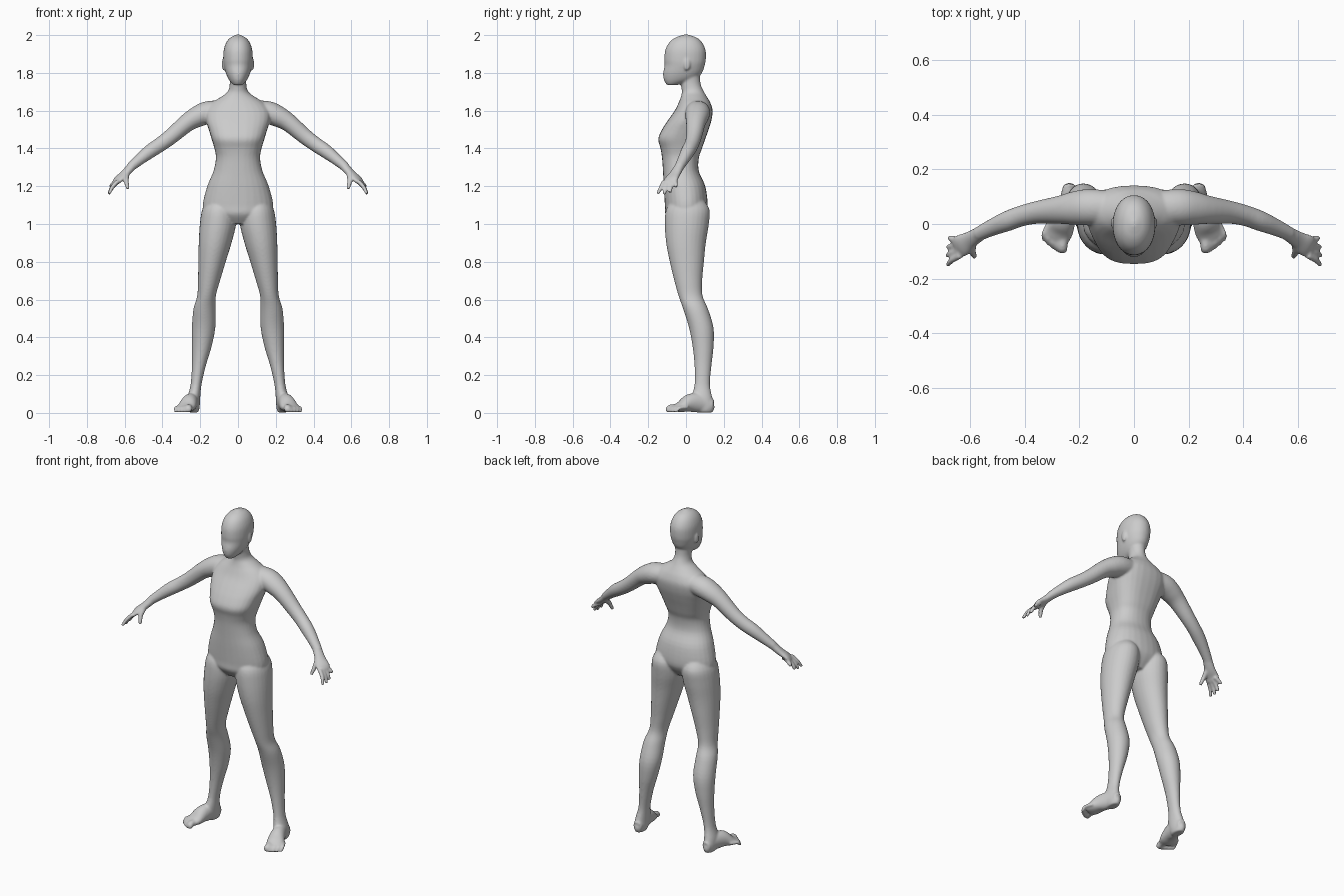
import bpy, bmesh, math
from mathutils import Vector

bm = bmesh.new()
SIDES = 28


def smooth_rows(rows, n=4):
    """Catmull-Rom interpolation between the rows of a section table."""
    out = []
    for i in range(len(rows) - 1):
        a, b, c, d = (rows[max(i - 1, 0)], rows[i], rows[i + 1], rows[min(i + 2, len(rows) - 1)])
        for k in range(n):
            t = k / n
            out.append([0.5 * (2 * q + (r - p) * t + (2 * p - 5 * q + 4 * r - s) * t * t
                               + (3 * q - p - 3 * r + s) * t ** 3) for p, q, r, s in zip(a, b, c, d)])
    return out + [list(rows[-1])]


def loft(sections):
    """Skin (centre, u axis, v axis, exponent) sections, closing both ends."""
    rings = []
    for c, u, v, e in sections:
        ring = []
        for k in range(SIDES):
            a = 2 * math.pi * k / SIDES
            p = [math.copysign(abs(f) ** (2 / e), f) for f in (math.cos(a), math.sin(a))]
            ring.append(bm.verts.new(c + u * p[0] + v * p[1]))
        rings.append(ring)
    for r, s in zip(rings, rings[1:]):
        for k in range(SIDES):
            j = (k + 1) % SIDES
            bm.faces.new((r[k], r[j], s[j], s[k]))
    bm.faces.new(rings[0][::-1])
    bm.faces.new(rings[-1])


def stack(rows, side=1):
    """Horizontal sections: z, x min, x max, y front, y back, exponent."""
    loft([(Vector((side * (x0 + x1) / 2, (y0 + y1) / 2, z)), Vector(((x1 - x0) / 2, 0, 0)),
           Vector((0, (y1 - y0) / 2, 0)), e) for z, x0, x1, y0, y1, e in smooth_rows(rows)])


def tube(rows, side=1):
    """Sections across a path: x, y, z, half width, half height."""
    rows = smooth_rows(rows)
    pts = [Vector((side * r[0], r[1], r[2])) for r in rows]
    secs = []
    for i, r in enumerate(rows):
        t = (pts[min(i + 1, len(pts) - 1)] - pts[max(i - 1, 0)]).normalized()
        u = t.cross(Vector((0, 0, 1))).normalized()
        secs.append((pts[i], u * r[3], u.cross(t) * r[4], 2))
    loft(secs)


def ball(centre, radii):
    made = bmesh.ops.create_uvsphere(bm, u_segments=20, v_segments=12, radius=1)["verts"]
    for v in made:
        v.co = Vector([c + r * q for c, r, q in zip(centre, radii, v.co)])


# torso and neck: z, half width, y front, y back, exponent
torso = [(1.0, .10, -.07, .06, 2), (1.05, .17, -.108, .10, 2), (1.1, .187, -.112, .115, 2.1),
         (1.2, .163, -.118, .102, 2.2), (1.28, .13, -.122, .068, 2.2), (1.35, .117, -.127, .068, 2.3),
         (1.40, .125, -.135, .085, 2.5), (1.45, .14, -.147, .102, 2.6), (1.5, .155, -.127, .12, 2.5),
         (1.55, .17, -.095, .135, 2.4), (1.6, .17, -.06, .141, 2.3), (1.64, .14, -.04, .13, 2.1),
         (1.67, .095, -.028, .113, 2), (1.70, .055, -.022, .095, 2), (1.74, .044, -.027, .078, 2),
         (1.79, .046, -.03, .074, 2)]
stack([(z, -w, w, f, b, e) for z, w, f, b, e in torso])

# head, from chin to crown
head = [(1.735, .022, -.1, -.05), (1.75, .038, -.111, .005), (1.77, .052, -.119, .055),
        (1.80, .065, -.121, .085), (1.84, .075, -.113, .099), (1.87, .078, -.115, .105),
        (1.92, .076, -.11, .104), (1.96, .063, -.09, .086), (1.985, .043, -.06, .06),
        (1.997, .022, -.03, .03), (2.003, .008, -.01, .01)]
stack([(z, -w, w, f, b, 2.1) for z, w, f, b in head])

leg = [(1.14, .05, .15, -.06, .08, 2), (1.08, .014, .188, -.104, .124, 2), (1.0, .01, .202, -.112, .121, 2),
       (.9, .034, .208, -.105, .105, 2), (.8, .065, .21, -.086, .095, 2), (.7, .095, .212, -.062, .086, 2),
       (.62, .117, .216, -.04, .088, 2), (.55, .119, .236, -.015, .117, 2), (.45, .12, .244, .016, .146, 2),
       (.35, .14, .244, .035, .146, 2), (.25, .17, .244, .045, .135, 2), (.15, .193, .251, .045, .127, 2),
       (.08, .2, .268, .03, .14, 2), (.03, .203, .268, .04, .152, 2), (.002, .21, .26, .06, .14, 2)]
foot = [(.233, .14, .037, .026, .034), (.24, .08, .052, .035, .05), (.256, .02, .052, .043, .048),
        (.272, -.025, .033, .05, .03), (.285, -.055, .024, .045, .018)]
arm = [(.08, .06, 1.60, .06, .055), (.16, .062, 1.59, .066, .06), (.215, .058, 1.568, .062, .056),
       (.27, .052, 1.535, .052, .048), (.35, .043, 1.467, .042, .042), (.41, .03, 1.422, .038, .039),
       (.465, .01, 1.385, .037, .037), (.52, -.013, 1.342, .031, .03), (.57, -.037, 1.30, .026, .024)]
palm = [(.56, -.033, 1.308, .026, .024), (.60, -.058, 1.265, .032, .02),
        (.632, -.079, 1.237, .042, .016), (.648, -.088, 1.217, .037, .012)]
thumb = [(.592, -.07, 1.262, .017, .016), (.592, -.1, 1.228, .014, .013), (.582, -.12, 1.185, .01, .009)]
finger_tips = [(.676, -.05, 1.195), (.682, -.084, 1.166), (.685, -.116, 1.158), (.682, -.15, 1.16)]

for s in (-1, 1):
    stack(leg, s)
    for part in (foot, arm, palm, thumb):
        tube(part, s)
    ball((s * .077, .005, 1.845), (.009, .018, .033))  # ear
    # fingers
    for i, (x, y, z) in enumerate(finger_tips):
        by = -.058 - .019 * i
        tube([(.636, by, 1.228, .012, .012), (.666, (by + y) / 2, z * .45 + 1.222 * .55, .0115, .0115),
              (x, y, z, .009, .009)], s)
    # toes, big to little
    for i in range(5):
        f = i / 4
        r = .019 if i == 0 else .0135 - .001 * i
        bx, tx, ty = .258 + .05 * f, .262 + .068 * f, -.095 + .045 * f ** 1.5
        tube([(bx, ty + .06, .03, r, r), (tx, ty + .015, .026, r, r), (tx, ty, r, r, r * .9),
              (tx, ty - .012, r, r * .6, r * .6)], s)

bmesh.ops.recalc_face_normals(bm, faces=bm.faces)
mesh = bpy.data.meshes.new("human_body")
bm.to_mesh(mesh)
bm.free()
body = bpy.data.objects.new("human_body", mesh)
bpy.context.collection.objects.link(body)

# fuse the parts into one soft skin
fuse = body.modifiers.new("fuse", 'REMESH')
fuse.mode = 'VOXEL'
fuse.voxel_size = 0.0055
fuse.use_smooth_shade = True
soft = body.modifiers.new("soften", 'SMOOTH')
soft.factor = 0.5
soft.iterations = 10
